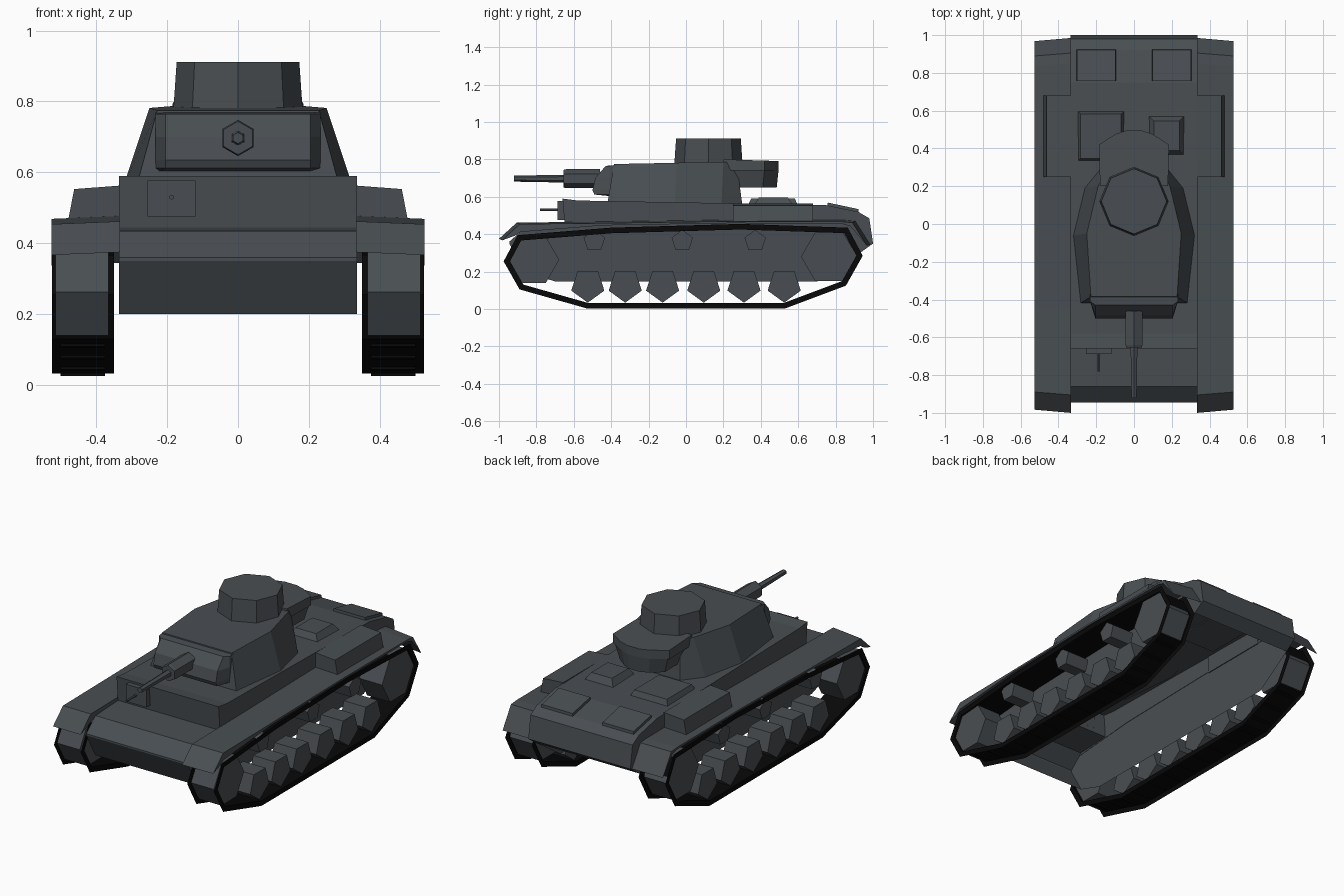
import bpy, bmesh, math
from mathutils import Vector

if "Cube" in bpy.data.objects:
    bpy.data.objects.remove(bpy.data.objects["Cube"])


def material(name, rgb):
    m = bpy.data.materials.new(name)
    m.diffuse_color = (*rgb, 1)
    m.use_nodes = True
    m.node_tree.nodes["Principled BSDF"].inputs["Base Color"].default_value = m.diffuse_color
    return m


GREY = material("blue_grey_paint", (0.066, 0.076, 0.084))
BLACK = material("black_track", (0.0025, 0.0025, 0.0025))


def make(name, verts, faces, mat=GREY):
    me = bpy.data.meshes.new(name)
    me.from_pydata([tuple(v) for v in verts], [], faces)
    bm = bmesh.new()
    bm.from_mesh(me)
    bmesh.ops.recalc_face_normals(bm, faces=bm.faces)
    bm.to_mesh(me)
    bm.free()
    me.materials.append(mat)
    ob = bpy.data.objects.new(name, me)
    bpy.context.collection.objects.link(ob)
    return ob


def loft(name, loops, mat=GREY, caps=True, skip=()):
    """Join equal-sized loops; skip leaves the given edges of the loop open."""
    n, k = len(loops[0]), len(loops)
    faces = []
    for a in range(k - 1):
        b = a + 1
        faces += [(a*n + i, a*n + (i+1) % n, b*n + (i+1) % n, b*n + i)
                  for i in range(n) if i not in skip]
    if caps:
        faces += [tuple(range(n)), tuple(range((k-1)*n, k*n))]
    return make(name, [v for l in loops for v in l], faces, mat)


def prism(name, prof, x0, x1, mat=GREY, skip=()):
    """Extrude a (y, z) profile across x."""
    return loft(name, [[(x, y, z) for y, z in prof] for x in (x0, x1)], mat, skip=skip)


def frustum(name, x0, x1, y0, y1, zb, zt, inset=0.0, drop=0.0):
    """Tapered box; drop lowers the rear edge to follow a sloping deck."""
    def ring(i, z):
        return [(x0+i, y0+i, z), (x1-i, y0+i, z), (x1-i, y1-i, z-drop), (x0+i, y1-i, z-drop)]
    return loft(name, [ring(0, zb), ring(inset, zt)])


def ngon(n, cy, cz, r, start):
    return [(cy + r*math.cos(start + 2*math.pi*i/n), cz + r*math.sin(start + 2*math.pi*i/n))
            for i in range(n)]


def rod(name, n, x, z, sections):
    """Straight part along y, sections are (y, radius)."""
    return loft(name, [[(x + px, y, z + pz) for px, pz in ngon(n, 0, 0, r, math.pi/2)]
                       for y, r in sections])


def inset_poly(p, d):
    """Inset of a convex counter-clockwise polygon."""
    out = []
    for i in range(len(p)):
        a, b, c = (Vector(p[j % len(p)]) for j in (i-1, i, i+1))
        e, f = (b-a).normalized(), (c-b).normalized()
        n1, n2 = Vector((-e.y, e.x)), Vector((-f.y, f.x))
        out.append(tuple(b + (n1 + n2) * (d / (1 + n1.dot(n2)))))
    return out


# Hull shell: nose, glacis, front plate, deck, tail, side walls; open underneath
HULL = [(-.86, .2), (-.945, .35), (-.945, .36), (-.86, .435), (-.648, .445), (-.66, .59),
        (-.58, .58), (.25, .565), (.75, .555), (.92, .52), (.98, .485), (1.0, .35),
        (.93, .3), (.7, .147), (-.7, .147)]
prism("hull", HULL, -.335, .335, skip=(12, 13, 14))

# Running gear on both sides
TRACK = [(-.975, .255), (-.89, .105), (-.53, .003), (.53, .003), (.855, .125), (.945, .285),
         (.865, .435), (.29, .455), (-.4, .435), (-.9, .395)]
INNER = inset_poly(TRACK, .03)
FENDER = [(-1.0, .375), (-.905, .462), (-.45, .467), (.25, .477), (.85, .475), (.905, .47), (.985, .345)]
UNDER = [(.895, .45), (.85, .463), (.25, .467), (-.45, .455), (-.9, .42), (-.93, .4)]
for s, side in ((1, "left"), (-1, "right")):
    xa, xb = s*.35, s*.525
    # recessed tread between two flat edge rings
    loft(f"track_{side}", [[(x, y, z) for y, z in p] for x, p in
                           ((xa, TRACK), (xa, INNER), (xb, INNER), (xb, TRACK))], BLACK, caps=False)
    # cleats along the ground run and its two slopes
    for a, b, count in ((1, 2, 3), (2, 3, 8), (3, 4, 3)):
        p, q = Vector(INNER[a]), Vector(INNER[b])
        t = (q - p).normalized()
        down = Vector((t.y, -t.x)) * .007
        for i in range(count):
            c = p.lerp(q, (i + .5) / count)
            prism(f"cleat_{side}", [c - t*.008, c - t*.008 + down, c + t*.008 + down, c + t*.008],
                  s*.375, s*.5, BLACK)
    for y in (-.525, -.325, -.125, .095, .31, .525):
        prism(f"road_wheel_{side}", ngon(5, y, .127, .093, -math.pi/2), s*.365, s*.51)
    for y in (-.49, -.02, .37):
        prism(f"return_roller_{side}", ngon(5, y, .363, .06, math.pi/2), s*.365, s*.51)
    prism(f"drive_sprocket_{side}", ngon(6, -.82, .263, .142, 0), s*.365, s*.515)
    prism(f"idler_{side}", ngon(6, .765, .28, .15, 0), s*.365, s*.515)
    # mudguard with bent flaps, swept slightly back at the outer edge
    P = FENDER + UNDER
    loft(f"fender_{side}", [[(s*.333, y, z) for y, z in P],
                            [(s*.526, y*.983, z - .008) for y, z in P]])
    # side air intake
    loft(f"air_intake_{side}", [[(s*.33, y, .46), (s*.48, y, .46), (s*.462, y, .553), (s*.33, y, .563)]
                                for y in (.25, .68)])
    # rear deck hatch
    frustum(f"rear_hatch_{side}", *sorted((s*.095, s*.305)), .755, .925, .54, .569, .003, .035)

# Middle deck hatches
frustum("deck_hatch_large", -.3, -.05, .33, .6, .55, .59, .018)
frustum("deck_hatch_small", .075, .27, .36, .575, .55, .597, .03)

# Hull machine gun and its mount
frustum("gun_mount_plate", -.255, -.12, -.688, -.65, .475, .577)
rod("hull_gun", 6, -.187, .53, [(-.78, .007), (-.68, .007)])


# Turret body: base outline lofted to roof outline
def outline(half, z):
    pts = half + [(-x, y) for x, y in reversed(half)]
    return [(x, y, z(y)) for x, y in pts]


loft("turret", [
    outline([(.285, -.42), (.322, -.06), (.26, .19), (.17, .3)], lambda y: .565),
    outline([(.228, -.385), (.25, -.05), (.19, .2), (.15, .27)], lambda y: .775 + .02*(y + .385))])

# Mantlet wedge with tapered ends
M = [(-.37, .6), (-.49, .612), (-.5, .635), (-.485, .70), (-.43, .765), (-.37, .77)]
loft("mantlet", [[(x, y, z) for y, z in ([(max(y, -.41), z) for y, z in M] if abs(x) > .22 else M)]
                 for x in (-.232, -.205, .205, .232)])

# Main gun
rod("gun_sleeve", 6, 0, .697, [(-.655, .047), (-.64, .051), (-.46, .051)])
rod("gun_barrel", 6, 0, .697, [(-.92, .016), (-.64, .021)])

# Commander cupola
loft("cupola", [[(x, y, z) for x, y in ngon(8, 0, .12, r, math.pi/2)]
                for z, r in ((.765, .183), (.912, .173))])

# Rear stowage bin with overhanging lid
BIN = [(.18, .2), (.185, .42), (.1, .475), (.04, .495)]
loft("stowage_bin", [outline([(x*.8, y - .01) for x, y in BIN], lambda y: .65),
                     outline([(x*.95, y) for x, y in BIN], lambda y: .745)])
loft("bin_lid", [outline(BIN, lambda y: .74),
                 outline(BIN, lambda y: .80 - .03*(y - .2))])
